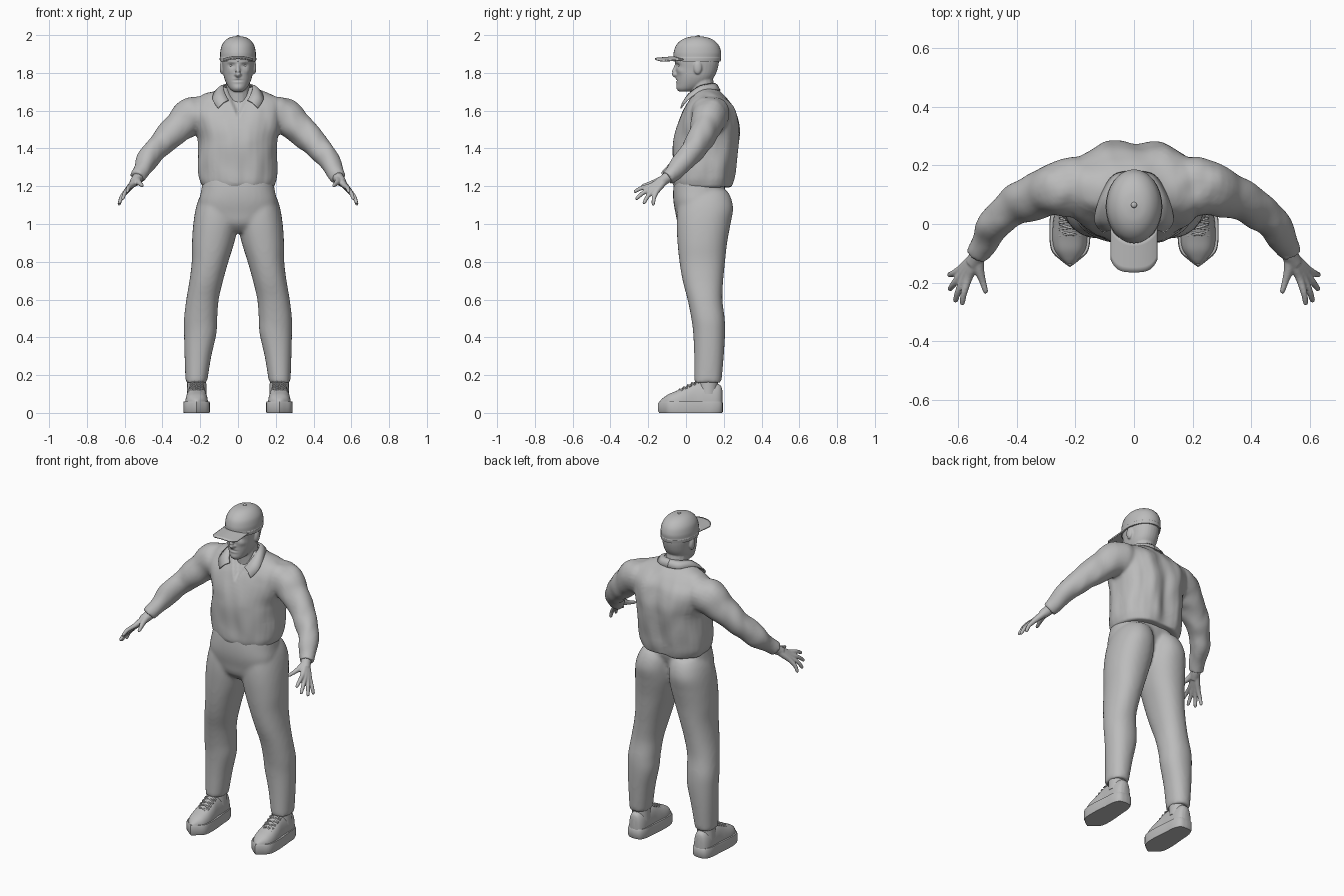
import bpy, bmesh, math
from mathutils import Vector, noise

if "Cube" in bpy.data.objects:
    bpy.data.objects.remove(bpy.data.objects["Cube"])

# One plain grey for the whole figure
grey = bpy.data.materials.new("plain grey")
grey.use_nodes = True
grey.diffuse_color = (0.5, 0.5, 0.5, 1)
for node in grey.node_tree.nodes:
    if node.type == 'BSDF_PRINCIPLED':
        node.inputs["Base Color"].default_value = grey.diffuse_color


def resample(rows, steps=6):
    """Smooth curve through rows of numbers."""
    out, last = [], len(rows) - 1
    for i in range(last):
        quad = list(zip(rows[max(i - 1, 0)], rows[i], rows[i + 1], rows[min(i + 2, last)]))
        for k in range(steps):
            t = k / steps
            out.append([(2 * b + (c - a) * t + (2 * a - 5 * b + 4 * c - d) * t * t
                         + (3 * b - a - 3 * c + d) * t ** 3) / 2 for a, b, c, d in quad])
    return out + [list(rows[-1])]


def superellipse(power, count=32):
    pts = []
    for i in range(count):
        a = math.tau * i / count
        pts.append([math.copysign(abs(f) ** (2 / power), f) for f in (math.cos(a), math.sin(a))])
    return pts


def loft(rows, power=2.2, steps=6):
    """Level rings from rows of height, centre x, half width, front y, back y."""
    return [[Vector((cx + rx * c, (yf + yb) / 2 + (yb - yf) / 2 * s, z))
             for c, s in superellipse(power)]
            for z, cx, rx, yf, yb in resample(rows, steps)]


def tube(rows, sides=16, steps=4):
    """Round rings along a path of x, y, z, radius."""
    rows = resample(rows, steps)
    pts = [Vector(r[:3]) for r in rows]
    rings = []
    for i, p in enumerate(pts):
        way = pts[min(i + 1, len(pts) - 1)] - pts[max(i - 1, 0)]
        turn = way.to_track_quat('Z', 'Y')
        rings.append([p + turn @ Vector((c, s, 0)) * rows[i][3] for c, s in superellipse(2, sides)])
    return rings


def both(shapes):
    """The shapes with their mirror images."""
    return shapes + [[[Vector((-p.x, p.y, p.z)) for p in ring] for ring in s] for s in shapes]


def finish(ob, angle=50):
    ob.data.shade_smooth()
    ob.data.set_sharp_from_angle(angle=math.radians(angle))


def bake(ob):
    graph = bpy.context.evaluated_depsgraph_get()
    mesh = bpy.data.meshes.new_from_object(ob.evaluated_get(graph))
    ob.modifiers.clear()
    ob.data = mesh


def build(name, shapes, voxel=0, relax=4, closed=True):
    """Skin each ring list, and fuse them into one surface if voxel is set."""
    bm = bmesh.new()
    for rings in shapes:
        grid = [[bm.verts.new(p) for p in ring] for ring in rings]
        n = len(grid[0])
        for lo, hi in zip(grid, grid[1:]):
            for i in range(n if closed else n - 1):
                j = (i + 1) % n
                bm.faces.new((lo[i], lo[j], hi[j], hi[i]))
        if closed:
            bm.faces.new(grid[0])
            bm.faces.new(grid[-1])
    bmesh.ops.recalc_face_normals(bm, faces=bm.faces[:])
    mesh = bpy.data.meshes.new(name)
    bm.to_mesh(mesh)
    bm.free()
    mesh.materials.append(grey)
    ob = bpy.data.objects.new(name, mesh)
    bpy.context.collection.objects.link(ob)
    if voxel:
        mod = ob.modifiers.new("fuse", 'REMESH')
        mod.mode, mod.voxel_size = 'VOXEL', voxel
        mod = ob.modifiers.new("relax", 'SMOOTH')
        mod.factor, mod.iterations = 0.5, relax
        bake(ob)
    finish(ob)
    return ob


def bump(ob, centre, size, shift):
    """Push the surface softly around a point, on both sides."""
    for v in ob.data.vertices:
        p = v.co
        d = (abs(p.x) - centre[0], p.y - centre[1], p.z - centre[2])
        v.co = p + Vector(shift) * math.exp(-sum((a / b) ** 2 for a, b in zip(d, size)))


def ball(centre, radii, count=10):
    """Ellipsoid as level rings."""
    x, y, z = centre
    rows = []
    for i in range(count + 1):
        a = math.pi * (i / count - 0.5) * 0.96
        w = math.cos(a)
        rows.append((z + radii[2] * math.sin(a), x, radii[0] * w, y - radii[1] * w, y + radii[1] * w))
    return loft(rows, 2, 1)


# Trousers: hips and two legs
hips = loft([(.955, 0, .03, 0, .1), (1, 0, .14, -.042, .15), (1.06, 0, .195, -.056, .17),
             (1.12, 0, .205, -.067, .185), (1.18, 0, .195, -.068, .205), (1.25, 0, .182, -.06, .21)], 2.4)
leg = loft([(.16, .221, .057, .043, .188), (.3, .212, .071, .043, .2), (.42, .2, .086, .038, .207),
            (.5, .198, .088, .028, .205), (.6, .188, .086, .008, .193), (.7, .168, .089, -.018, .197),
            (.8, .148, .097, -.035, .207), (.9, .132, .112, -.045, .218), (1, .118, .119, -.05, .236),
            (1.08, .112, .112, -.045, .25), (1.14, .105, .1, -.03, .238), (1.18, .1, .08, 0, .215)])
trousers = build("trousers", [hips] + both([leg]), .01, 9)

# Shirt: boxy body and long sleeves, with folds and an open neck
body = loft([(1.195, 0, .188, -.058, .246), (1.22, 0, .2, -.065, .252), (1.25, 0, .208, -.067, .257),
             (1.32, 0, .212, -.068, .264), (1.44, 0, .208, -.067, .279), (1.52, 0, .23, -.052, .282),
             (1.6, 0, .25, -.02, .26), (1.65, 0, .235, .01, .225), (1.685, 0, .185, .03, .195),
             (1.705, 0, .12, .035, .175), (1.725, 0, .082, .035, .16)], 2.4)
sleeve = tube([(.12, .13, 1.57, .1), (.235, .125, 1.572, .1), (.31, .105, 1.515, .083),
               (.395, .068, 1.437, .07), (.465, .012, 1.36, .061), (.508, -.055, 1.288, .048),
               (.532, -.1, 1.245, .041)], 24, 6)
shirt = build("shirt", [body] + both([sleeve]), .008, 5)
for v in shirt.data.vertices:
    p = v.co.copy()
    v.co += v.normal * 0.01 * noise.noise(Vector((p.x * 14, p.y * 12, p.z * 7)))
    slit = (p.z - 1.555) * 0.45 - abs(p.x)
    if p.y < .06 and slit > 0:
        v.co.y += min(slit * 1.2, .022)
bump(shirt, (0, .28, 1.4), (.03, .1, .18), (0, -.015, 0))
bump(shirt, (.09, .27, 1.4), (.04, .1, .2), (0, .008, 0))
finish(shirt, 80)

# Collar: a folded strip round the neck ending in two points
inner = [(0, .152, 1.745), (.052, .13, 1.742), (.077, .07, 1.728), (.068, .015, 1.688), (.05, -.008, 1.655)]
outer = [(0, .18, 1.706), (.07, .165, 1.71), (.115, .09, 1.708), (.134, .012, 1.66), (.105, -.028, 1.612)]
strip = []
for a, b in zip(resample(inner), resample(outer)):
    a, b = Vector(a), Vector(b)
    strip.append([a, a.lerp(b, .5) + Vector((0, 0, .007)), b])
collar = build("collar", both([strip]), closed=False)
mod = collar.modifiers.new("cloth", 'SOLIDIFY')
mod.thickness, mod.offset = .007, 0

# Head and neck, with nose and ears fused in
skull = loft([(1.701, 0, .026, -.037, .03), (1.716, 0, .044, -.047, .07), (1.745, 0, .062, -.049, .12),
              (1.78, 0, .075, -.05, .15), (1.82, 0, .081, -.053, .167), (1.87, 0, .086, -.058, .175),
              (1.92, 0, .08, -.045, .165)])
neck = tube([(0, .1, 1.6, .068), (0, .09, 1.7, .064), (0, .075, 1.8, .062)])
nose = tube([(0, -.046, 1.86, .008), (0, -.057, 1.825, .01), (0, -.064, 1.798, .014), (0, -.048, 1.784, .013)])
nostril = ball((.011, -.053, 1.791), (.008, .009, .007))
ear = ball((.085, .062, 1.828), (.012, .022, .036))
head = build("head", [skull, neck, nose] + both([nostril, ear]), .0045, 4)
bump(head, (.034, -.045, 1.84), (.02, .03, .012), (0, .008, 0))
bump(head, (.034, -.05, 1.858), (.026, .03, .008), (0, -.004, 0))
bump(head, (.05, -.03, 1.81), (.018, .03, .016), (.002, -.004, 0))
bump(head, (0, -.05, 1.722), (.025, .03, .015), (0, -.004, 0))
for lip, push in ((1.768, -.004), (1.76, .004), (1.752, -.004)):
    bump(head, (0, -.05, lip), (.022, .03, .006), (0, push, 0))
finish(head, 80)
build("eyes", both([ball((.034, -.031, 1.84), (.013, .011, .008))]))

# Cap: crown with band, top button and visor
crown = loft([(1.86, 0, .096, -.067, .183), (1.878, 0, .097, -.068, .186), (1.884, 0, .095, -.066, .185),
              (1.91, 0, .094, -.065, .186), (1.945, 0, .086, -.053, .174), (1.972, 0, .067, -.027, .148),
              (1.988, 0, .042, .008, .112), (1.994, 0, .012, .048, .072)], 2)
build("cap_crown", [crown])
build("cap_button", [ball((0, .065, 1.994), (.01, .01, .006))])
visor_rows = []
for i in range(25):
    u = i / 12 - 1
    near = .06 - .118 * math.sqrt(1 - (.82 * u) ** 2)
    far = -.165 + .035 * abs(u) ** 5 + .01 * u * u
    visor_rows.append([Vector((.079 * u, near + (far - near) * k / 6, 1.885 - .0015 * k - .014 * u * u))
                       for k in range(7)])
visor = build("cap_visor", [visor_rows], closed=False)
mod = visor.modifiers.new("board", 'SOLIDIFY')
mod.thickness, mod.offset = .007, 0

# Hands: wrist, four fingers and thumb fused together
wrist = Vector((.532, -.105, 1.242))
fingers = [((.565, -.185, 1.203), (.588, -.277, 1.17)), ((.578, -.18, 1.19), (.612, -.267, 1.131)),
           ((.588, -.17, 1.179), (.631, -.226, 1.107)), ((.593, -.155, 1.172), (.633, -.175, 1.1))]
digits = [tube([(.522, -.08, 1.262, .03), (*wrist, .029), (.55, -.135, 1.22, .026)])]
for knuckle, tip in fingers:
    k, t = Vector(knuckle), Vector(tip)
    m = k.lerp(t, .5) + Vector((.004, -.004, .004))
    digits.append(tube([(*wrist, .022), (*wrist.lerp(k, .55), .018), (*k, .014), (*m, .0115),
                        (*k.lerp(t, .92), .009), (*t, .004)], 12))
digits.append(tube([(*wrist, .022), (.528, -.155, 1.225, .017), (.517, -.195, 1.212, .012),
                    (.507, -.228, 1.203, .009), (.505, -.238, 1.2, .004)], 12))
build("hands", both(digits), .0045, 3)

# Shoes: thick pointed sole, rounded upper, ankle and crossed laces
FOOT = .219
outline = resample([(0, -.147), (.03, -.125), (.064, -.088), (.07, -.01), (.062, .09), (.057, .15),
                    (.038, .188), (0, .196)], 4)
outline += [(-x, y) for x, y in outline[-2:0:-1]]
sole = [[Vector((FOOT + x * s, .025 + (y - .025) * s, z)) for x, y in outline]
        for z, s in ((0, .97), (.008, 1), (.052, 1), (.06, .97))]
build("shoe_soles", both([sole]))

upper_rows = [(-.136, .012, .065), (-.12, .03, .08), (-.09, .052, .1), (-.05, .06, .117), (0, .058, .14),
              (.045, .053, .163), (.1, .052, .165), (.155, .049, .158), (.183, .036, .145), (.192, .015, .12)]
upper = [[Vector((FOOT + w * c, y, .045 + (h - .045 if s > 0 else .03) * s))
          for c, s in superellipse(2.5)] for y, w, h in resample(upper_rows)]
build("shoe_uppers", both([upper]))
build("ankles", both([tube([(FOOT, .118, .1, .052), (FOOT, .118, .2, .05)])]))
laces = []
for k in range(5):
    y, z = -.04 + .022 * k, .122 + .011 * k
    for side in (-1, 1):
        laces.append(tube([(FOOT - .036 * side, y, z - .014, .004), (FOOT, y + .006, z + .004, .004),
                           (FOOT + .036 * side, y + .018, z - .006, .004)], 8))
build("shoe_laces", both(laces))
